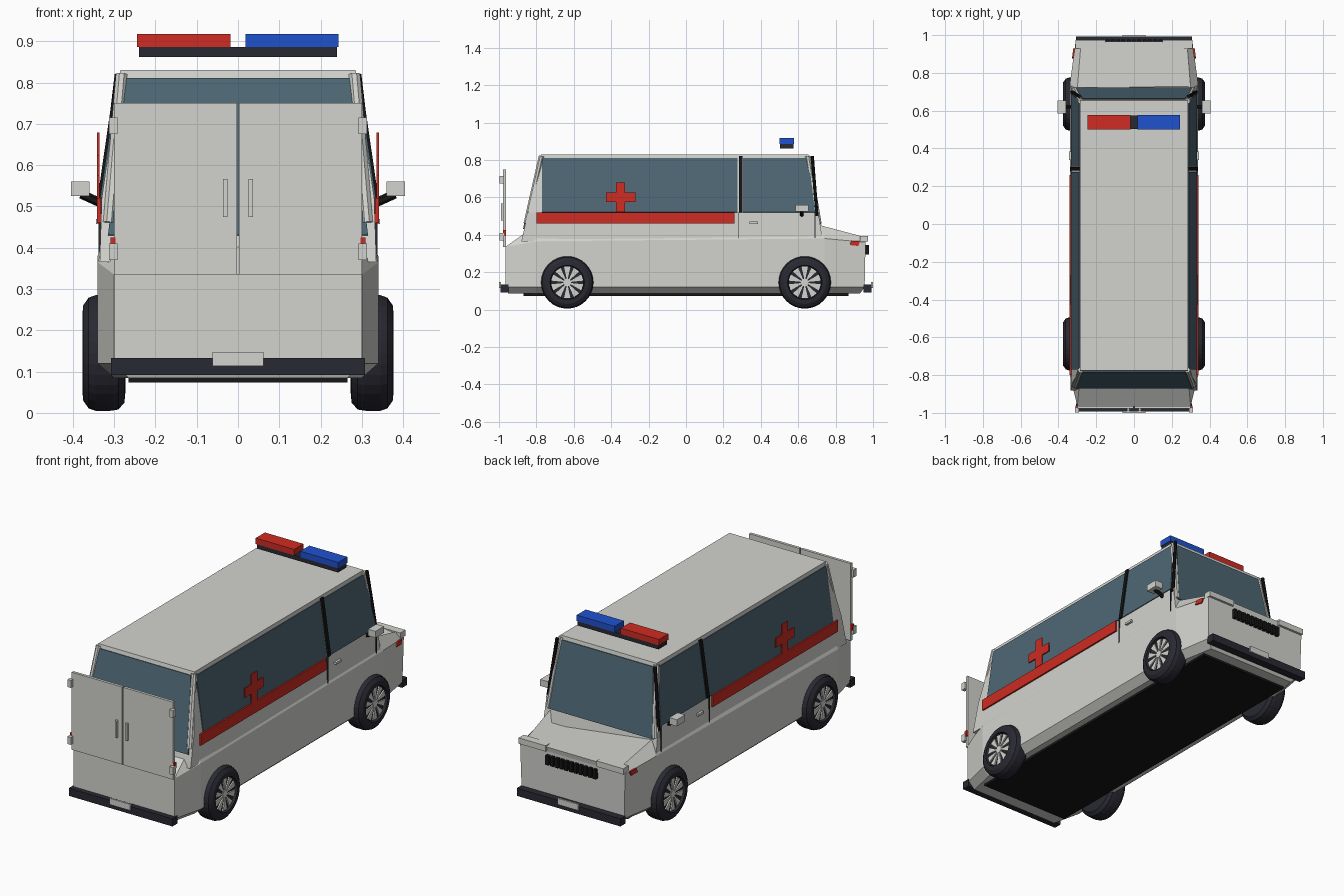
import bpy, bmesh, math
from mathutils import Vector, Matrix

old = bpy.data.objects.get("Cube")
if old:
    bpy.data.objects.remove(old)


def material(name, r, g, b):
    m = bpy.data.materials.new(name)
    m.use_nodes = True
    m.diffuse_color = (r, g, b, 1)
    m.node_tree.nodes["Principled BSDF"].inputs["Base Color"].default_value = (r, g, b, 1)
    return m


WHITE = material("body white", .65, .65, .62)
RED = material("red", .62, .025, .016)
BLUE = material("blue", .014, .085, .62)
GLASS = material("window glass", .075, .135, .175)
DARK = material("bumper and tyre grey", .022, .022, .032)
BLACK = material("black trim", .008, .008, .009)


def finish(name, bm, mat):
    bmesh.ops.recalc_face_normals(bm, faces=bm.faces)
    me = bpy.data.meshes.new(name)
    bm.to_mesh(me)
    bm.free()
    me.materials.append(mat)
    ob = bpy.data.objects.new(name, me)
    bpy.context.collection.objects.link(ob)
    return ob


def box(name, x, y, z, mat):
    """Box from (min, max) pairs."""
    bm = bmesh.new()
    bmesh.ops.create_cube(bm, size=1)
    for v in bm.verts:
        v.co = [lo + (c + .5) * (hi - lo) for c, (lo, hi) in zip(v.co, (x, y, z))]
    return finish(name, bm, mat)


def loft(name, rings, mat):
    """Skin closed rings of equal length and cap both ends."""
    bm = bmesh.new()
    vs = [[bm.verts.new(p) for p in r] for r in rings]
    n = len(vs[0])
    for a, b in zip(vs, vs[1:]):
        for i in range(n):
            j = (i + 1) % n
            bm.faces.new((a[i], a[j], b[j], b[i]))
    bm.faces.new(vs[0])
    bm.faces.new(vs[-1])
    return finish(name, bm, mat)


def plate(name, pts, out, mat, t=.008):
    """Flat panel through pts, raised by t along the normal nearest to out."""
    p = [Vector(q) for q in pts]
    n = (p[1] - p[0]).cross(p[2] - p[0]).normalized()
    if n.dot(Vector(out)) < 0:
        n = -n
    return loft(name, [[q - n * .002 for q in p], [q + n * (t - .002) for q in p]], mat)


def rod(name, a, b, r, mat, sides=8):
    a, b = Vector(a), Vector(b)
    d = b - a
    bm = bmesh.new()
    bmesh.ops.create_cone(bm, cap_ends=True, segments=sides, radius1=r, radius2=r, depth=d.length,
                          matrix=Matrix.Translation((a + b) / 2) @ d.to_track_quat('Z', 'Y').to_matrix().to_4x4())
    return finish(name, bm, mat)


def mirrored(half):
    """Closed ring from its +x half, listed back to front."""
    return half + [(-x, y, z) for x, y, z in reversed(half)]


# Lower body with chamfered sill, tapered ends, rear deck and hood
loft("lower_body", [mirrored(r) for r in (
    [(.265, -.95, .085), (.30, -.80, .085), (.30, .74, .085), (.265, .93, .085)],
    [(.30, -.965, .12), (.34, -.80, .12), (.34, .74, .12), (.305, .955, .12)],
    [(.30, -.965, .335), (.34, -.80, .365), (.34, .74, .38), (.31, .96, .36)],
    [(.29, -.86, .41), (.325, -.80, .41), (.30, .72, .45), (.28, .965, .385)])], WHITE)
box("underbody_floor", (-.265, .265), (-.87, .87), (.073, .09), BLACK)


# Upper body: straight belt, then leaning sides and ends
def side_x(z):
    return .335 - .005 * (z - .365) / .155 if z < .52 else .33 - .045 * (z - .52) / .31


def rear_y(z):
    return -.87 + .095 * (z - .41) / .42


def front_y(z):
    return .725 - .07 * (z - .41) / .42


loft("upper_body", [mirrored([(side_x(z), rear_y(z), z), (side_x(z), front_y(z), z)])
                    for z in (.365, .52, .83)], WHITE)


# End windows
for name, fy, low, out in (("windshield", front_y, .455, 1), ("rear_window", rear_y, .43, -1)):
    plate(name, [(x * (side_x(z) - .018), fy(z), z) for x, z in ((-1, low), (1, low), (1, .81), (-1, .81))],
          (0, out, 0), GLASS)

for s, tag in ((1, "left"), (-1, "right")):
    def side(name, yz, mat, t=.006):
        plate(f"{tag}_{name}", [(s * side_x(z), y, z) for y, z in yz], (s, 0, 0), mat, t)

    # Side windows and pillar trims
    side("rear_side_window", [(-.77, .52), (.275, .52), (.275, .81), (-.77, .81)], GLASS)
    side("front_side_window", [(.305, .52), (.69, .52), (.655, .81), (.305, .81)], GLASS)
    side("door_pillar_trim", [(.283, .52), (.303, .52), (.303, .82), (.283, .82)], BLACK, .012)
    rod(f"{tag}_front_trim", (s * .328, .70, .50), (s * .29, .675, .82), .009, BLACK)
    for name, fy, d in (("rear_post", rear_y, .004), ("front_post", front_y, -.006)):
        rod(f"{tag}_{name}", (s * .313, fy(.46) + d, .46), (s * .282, fy(.82) + d, .82), .015, WHITE)
    # Door seams and handle
    for y in (.28, .69):
        box(f"{tag}_door_seam", sorted((s * .325, s * .338)), (y - .002, y + .002), (.38, .52), DARK)
    box(f"{tag}_side_door_handle", sorted((s * .33, s * .344)), (.34, .385), (.458, .47), WHITE)

    # Red stripe and medical cross
    box(f"{tag}_red_stripe", sorted((s * .332, s * .341)), (-.80, .26), (.46, .52), RED)
    a, b, cy, cz = .025, .079, -.35, .60
    cross = [(-a, -b), (a, -b), (a, -a), (b, -a), (b, a), (a, a),
             (a, b), (-a, b), (-a, a), (-b, a), (-b, -a), (-a, -a)]
    plate(f"{tag}_red_cross", [(s * .338, cy + u, cz + v) for u, v in cross], (s, 0, 0), RED, .006)

    # Mirror
    box(f"{tag}_mirror", sorted((s * .36, s * .405)), (.585, .655), (.525, .56), WHITE)
    rod(f"{tag}_mirror_arm", (s * .325, .62, .505), (s * .38, .62, .53), .011, BLACK, 6)

    # Lamps, nose lips
    plate(f"{tag}_front_lamp", [(s * (.31 + (.96 - y) * .136), y, z) for y, z in
                                ((.875, .345), (.92, .34), (.93, .365), (.885, .368))], (s, 0, 0), RED, .009)
    box(f"{tag}_tail_lamp", sorted((s * .297, s * .309)), (-.978, -.962), (.395, .425), RED)
    box(f"{tag}_nose_lip", sorted((s * .15, s * .31)), (.93, .973), (.363, .394), WHITE)

    # Rear door leaf with handle and hinges
    box(f"{tag}_rear_door", sorted((s * .003, s * .30)), (-.978, -.963), (.335, .75), WHITE)
    box(f"{tag}_rear_door_handle", sorted((s * .025, s * .036)), (-.99, -.977), (.475, .567), WHITE)
    for z in (.39, .695):
        box(f"{tag}_door_hinge", sorted((s * .292, s * .312)), (-.997, -.972), (z - .02, z + .02), WHITE)

    # Wheels: turned tyre, dark dish, white spokes
    for cy, end in ((-.635, "rear"), (.635, "front")):
        cz, n = .145, 32
        prof = [(.272, .085), (.275, .12), (.29, .137), (.31, .14), (.345, .14), (.362, .134),
                (.375, .115), (.377, .092), (.362, .088)]
        loft(f"{tag}_{end}_tyre", [[(s * x, cy + r * math.cos(k * math.tau / n), cz + r * math.sin(k * math.tau / n))
                                    for k in range(n)] for x, r in prof], DARK)
        rod(f"{tag}_{end}_hub", (s * .36, cy, cz), (s * .37, cy, cz), .02, WHITE, 12)
        for k in range(10):
            c = (k + .5) * math.tau / 10
            pts = [(s * .363, cy + r * math.cos(c + d), cz + r * math.sin(c + d))
                   for r, d in ((.018, -.15), (.086, -.2), (.086, .2), (.018, .15))]
            plate(f"{tag}_{end}_spoke", pts, (s, 0, 0), WHITE, .008)

# Bumpers and blank number plates
for s, end in ((-1, "rear"), (1, "front")):
    box(f"{end}_bumper", (-.307, .307), sorted((s * .95, s * .993)), (.092, .133), DARK)
    box(f"{end}_number_plate", (-.062, .062), sorted((s * .99, s * 1.0)), (.114, .147), WHITE)

# Grille slats
for k in range(11):
    x = -.14 + k * .028
    box("grille_slat", (x - .009, x + .009), (.95, .978), (.295, .345), BLACK)

# Roof light bar
box("light_bar_base", (-.24, .24), (.503, .575), (.862, .886), DARK)
box("red_beacon", (-.245, -.018), (.50, .578), (.886, .918), RED)
box("blue_beacon", (.018, .243), (.50, .578), (.886, .918), BLUE)
